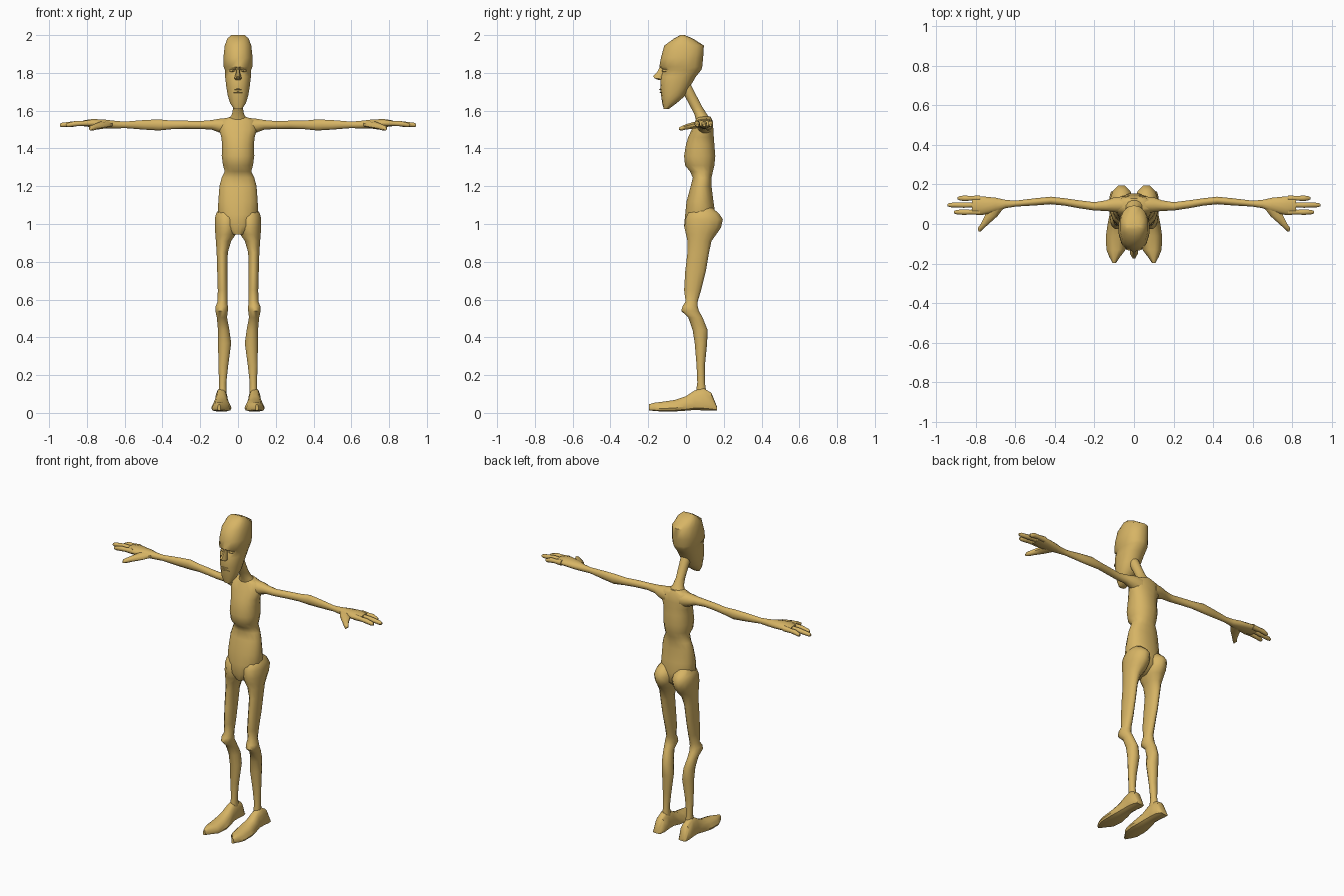
import bpy, bmesh, math
from mathutils import Vector

gold = bpy.data.materials.new("gold skin")
gold.diffuse_color = (0.68, 0.46, 0.13, 1)


def loft(name, axis, rings, sides=12, power=1.0, taper=0.0, mirror=False, angle=50):
    """Skin rings (position, a0, a1, b0, b1) strung along one axis; a and b are the other two axes."""
    bm = bmesh.new()
    loops = []
    for p, a0, a1, b0, b1 in rings:
        loop = []
        for i in range(sides):
            t = 2 * math.pi * (i + 0.5) / sides
            c, s = math.cos(t), math.sin(t)
            u = math.copysign(abs(c) ** power, c)
            v = math.copysign(abs(s) ** power, s)
            u *= 1 - taper * (v + 1) / 2
            a = (a0 + a1) / 2 + u * (a1 - a0) / 2 / math.cos(math.pi / sides)
            b = (b0 + b1) / 2 + v * (b1 - b0) / 2 / math.cos(math.pi / sides)
            co = {"x": (p, a, b), "y": (a, p, b), "z": (a, b, p)}[axis]
            loop.append(bm.verts.new(co))
        loops.append(loop)
    for lo, hi in zip(loops, loops[1:]):
        for i in range(sides):
            j = (i + 1) % sides
            bm.faces.new((lo[i], lo[j], hi[j], hi[i]))
    bm.faces.new(loops[0])
    bm.faces.new(loops[-1])
    bmesh.ops.recalc_face_normals(bm, faces=bm.faces)
    me = bpy.data.meshes.new(name)
    bm.to_mesh(me)
    bm.free()
    me.materials.append(gold)
    ob = bpy.data.objects.new(name, me)
    bpy.context.collection.objects.link(ob)
    bpy.ops.object.select_all(action='DESELECT')
    ob.select_set(True)
    bpy.context.view_layer.objects.active = ob
    bpy.ops.object.shade_smooth_by_angle(angle=math.radians(angle))
    if mirror:
        ob.modifiers.new("Mirror", 'MIRROR')
    return ob


def central(rows):
    """Rows (z, half width, y front, y back) to symmetric rings."""
    return [(z, -w, w, y0, y1) for z, w, y0, y1 in rows]


# Head: long face, heavy brow, pointed crown
loft("head", "z", central([
    (1.61, .022, -.118, -.09), (1.64, .042, -.125, -.05), (1.68, .054, -.13, -.005),
    (1.72, .061, -.134, .015), (1.78, .068, -.133, .05), (1.815, .069, -.118, .078),
    (1.832, .076, -.138, .083), (1.88, .077, -.13, .088), (1.945, .07, -.112, .092),
    (1.982, .056, -.062, .035), (2.0, .036, -.03, -.008)]), sides=14, power=.9)

# Face details
loft("nose", "z", central([
    (1.762, .012, -.145, -.12), (1.77, .02, -.165, -.12), (1.782, .016, -.174, -.11),
    (1.805, .01, -.152, -.11), (1.832, .009, -.138, -.11)]), sides=8)
for label, z, d in (("upper_lip", 1.713, .142), ("lower_lip", 1.697, .139)):
    loft(label, "x", [(-.028, -.128, -.11, z - .003, z + .002),
                      (0, -d, -.11, z - .005, z + .005),
                      (.028, -.128, -.11, z - .003, z + .002)], sides=8)
loft("eye", "x", [(.018, -.12, -.105, 1.808, 1.814), (.026, -.126, -.1, 1.804, 1.82),
                  (.036, -.122, -.09, 1.804, 1.82), (.044, -.11, -.09, 1.808, 1.814)],
     sides=8, mirror=True)

# Neck leaning forward
loft("neck", "z", central([
    (1.54, .06, .055, .138), (1.58, .032, .045, .112), (1.62, .025, .024, .086),
    (1.68, .028, -.008, .055), (1.75, .032, -.045, .02)]))

# Torso: ribcage, pinched waist and belly
loft("torso", "z", central([
    (1.568, .04, .06, .13), (1.548, .095, .05, .14), (1.5, .1, .03, .145),
    (1.46, .088, .012, .147), (1.42, .084, .0, .15), (1.36, .086, -.01, .155),
    (1.31, .079, -.005, .15), (1.278, .07, .022, .142), (1.245, .086, .036, .135),
    (1.2, .098, .025, .135), (1.12, .104, .003, .145), (1.05, .107, -.004, .155),
    (.99, .085, -.01, .15), (.945, .03, .005, .1)]), sides=16, power=.9)

# Leg with buttock, knee and calf
loft("leg", "z", [
    (1.085, .03, .095, .04, .14), (1.055, .008, .116, .01, .175), (1.025, .003, .123, -.004, .195),
    (.98, .004, .122, -.008, .185), (.945, .012, .12, 0, .16), (.91, .036, .117, .008, .135),
    (.85, .054, .113, .008, .122), (.75, .056, .11, -.004, .105), (.65, .055, .107, -.01, .08),
    (.59, .056, .108, -.002, .062), (.565, .054, .118, -.018, .062), (.54, .054, .12, -.025, .068),
    (.505, .058, .112, .012, .088), (.44, .046, .106, .035, .114), (.37, .036, .105, .046, .112),
    (.25, .052, .104, .056, .1), (.16, .062, .1, .06, .1), (.09, .06, .102, .05, .11)], mirror=True)

# Foot: broad wedge with pointed toe
loft("foot", "y", [
    (.165, .06, .12, .014, .03), (.135, .045, .13, .012, .105), (.09, .045, .13, .014, .132),
    (.045, .045, .13, .016, .118), (0, .036, .14, .012, .088), (-.06, .026, .15, .008, .068),
    (-.13, .035, .147, .008, .058), (-.165, .065, .13, .01, .054), (-.197, .09, .11, .014, .045)],
    power=.7, taper=.45, mirror=True, angle=40)

# Arm ending in the palm
loft("arm", "x", [
    (.05, .055, .14, 1.465, 1.562), (.1, .06, .135, 1.485, 1.557), (.14, .066, .12, 1.5, 1.55),
    (.2, .068, .11, 1.503, 1.545), (.28, .08, .12, 1.504, 1.547), (.35, .093, .13, 1.502, 1.547),
    (.42, .1, .138, 1.495, 1.554), (.5, .094, .13, 1.5, 1.55), (.6, .088, .118, 1.508, 1.542),
    (.65, .08, .122, 1.505, 1.546), (.7, .06, .133, 1.507, 1.552), (.77, .045, .14, 1.512, 1.556),
    (.82, .052, .14, 1.518, 1.548)], mirror=True)

# Three fingers and a thumb
for label, y, tip in (("index_finger", .06, .91), ("middle_finger", .096, .943), ("outer_finger", .13, .892)):
    loft(label, "x", [(.78, y - .014, y + .014, 1.518, 1.55), (.83, y - .012, y + .012, 1.52, 1.545),
                      (.86, y - .014, y + .014, 1.517, 1.545), (tip - .012, y - .011, y + .011, 1.513, 1.536),
                      (tip, y - .006, y + .006, 1.516, 1.53)], sides=8, mirror=True)
loft("thumb", "y", [(.08, .66, .74, 1.51, 1.545), (.04, .69, .755, 1.505, 1.54), (.0, .735, .775, 1.5, 1.528),
                    (-.02, .757, .79, 1.495, 1.52), (-.037, .775, .787, 1.497, 1.51)], sides=8, mirror=True)
